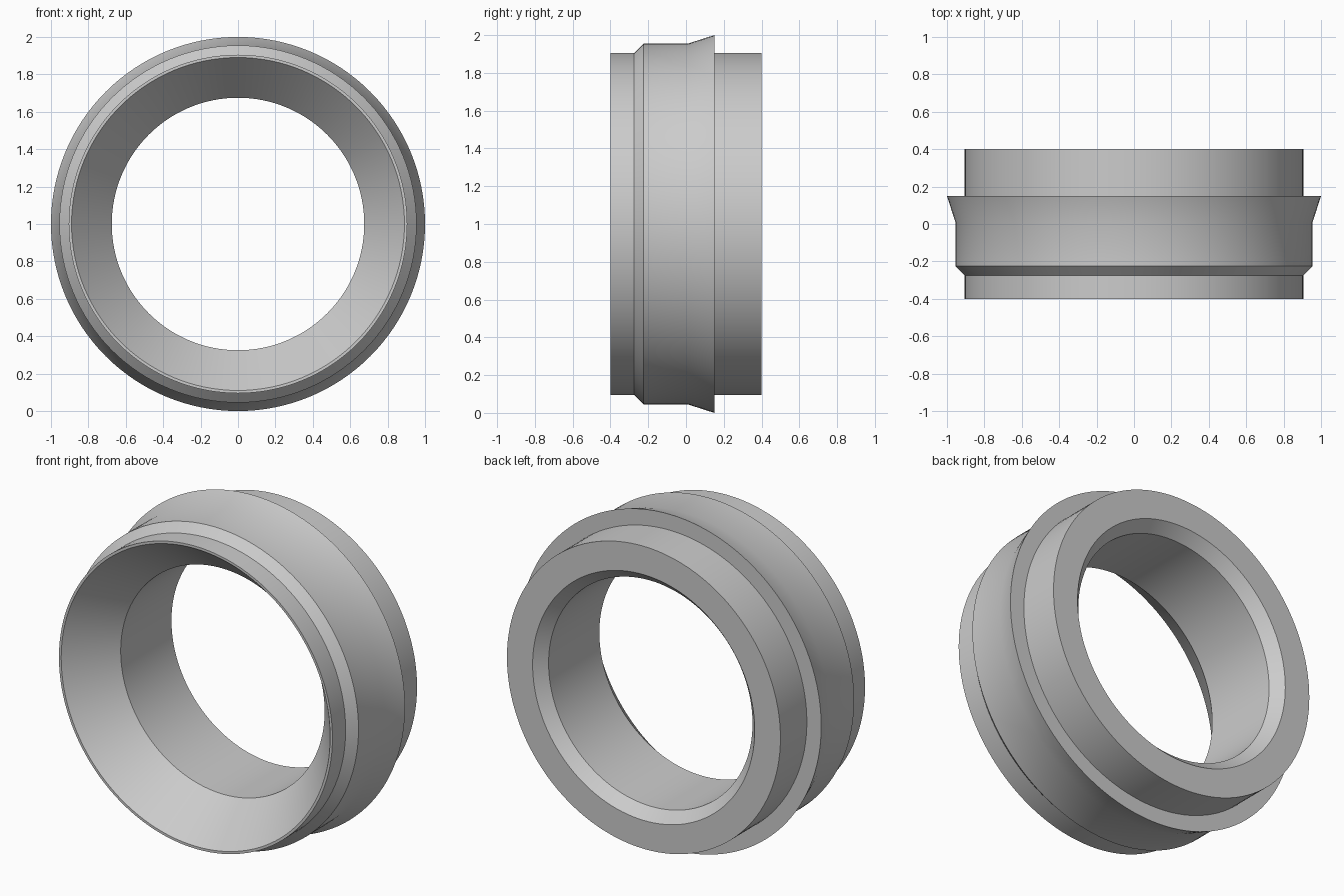
import bpy, bmesh, math
from mathutils import Matrix

cube = bpy.data.objects.get("Cube")
if cube:
    bpy.data.objects.remove(cube, do_unlink=True)

# Plain grey metal
grey = bpy.data.materials.new("plain grey")
grey.use_nodes = True
colour = (0.6, 0.6, 0.6, 1)
grey.diffuse_color = colour
grey.node_tree.nodes["Principled BSDF"].inputs["Base Color"].default_value = colour


def lathe_ring(name, profile, segments):
    """Spin a closed (radius, y) profile around the y axis."""
    bm = bmesh.new()
    verts = [bm.verts.new((r, y, 0)) for r, y in profile]
    edges = [bm.edges.new((verts[i - 1], verts[i])) for i in range(len(verts))]
    bmesh.ops.spin(bm, geom=verts + edges, cent=(0, 0, 0), axis=(0, 1, 0),
                   angle=math.tau, steps=segments, use_merge=True)
    bmesh.ops.remove_doubles(bm, verts=bm.verts, dist=0.0001)
    bmesh.ops.transform(bm, matrix=Matrix.Translation((0, 0, 1)), verts=bm.verts)
    bmesh.ops.recalc_face_normals(bm, faces=bm.faces)
    mesh = bpy.data.meshes.new(name)
    bm.to_mesh(mesh)
    bm.free()
    mesh.materials.append(grey)
    obj = bpy.data.objects.new(name, mesh)
    bpy.context.collection.objects.link(obj)
    return obj


profile = [
    # front lip, chamfered collar and flared flange
    (0.89, -0.4), (0.905, -0.4), (0.905, -0.275), (0.955, -0.225),
    (0.955, 0.01), (1.0, 0.15), (0.905, 0.15),
    # rear sleeve, rear bore chamfer, bore and front funnel
    (0.905, 0.4), (0.735, 0.4), (0.675, 0.335), (0.675, -0.145),
]
ring = lathe_ring("flanged_ring", profile, 128)

# Smooth round walls with crisp steps
bpy.ops.object.select_all(action="DESELECT")
ring.select_set(True)
bpy.context.view_layer.objects.active = ring
bpy.ops.object.shade_smooth_by_angle(angle=math.radians(25))
